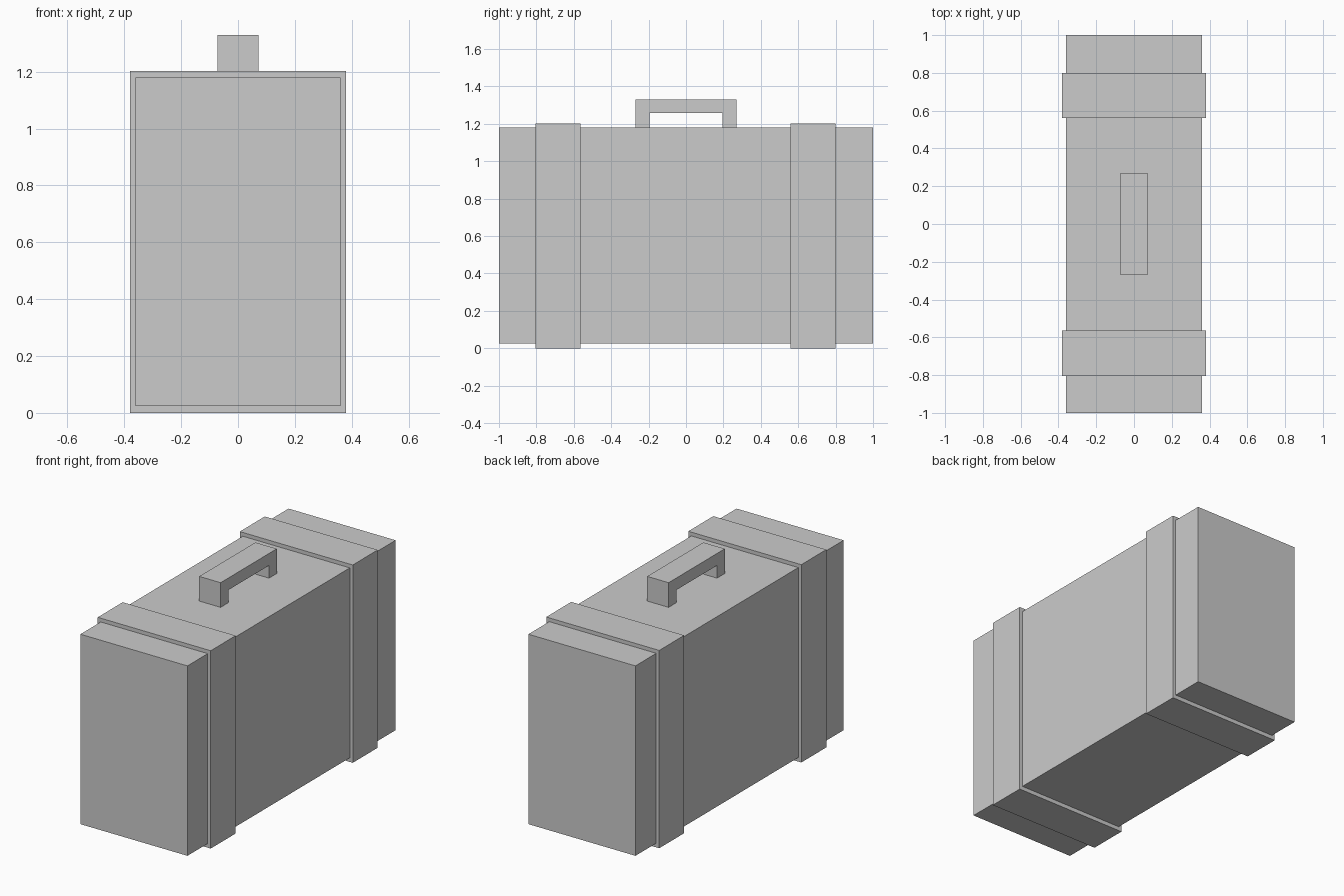
import bpy
import bmesh

# Remove the default cube
cube = bpy.data.objects.get("Cube")
if cube:
    bpy.data.objects.remove(cube, do_unlink=True)

# Single grey material
grey = bpy.data.materials.new("plain_grey")
grey.use_nodes = True
colour = (0.6, 0.6, 0.6, 1)
grey.diffuse_color = colour
grey.node_tree.nodes["Principled BSDF"].inputs["Base Color"].default_value = colour


def prism(name, profile, half_width):
    """Extrude a (y, z) outline symmetrically across x."""
    bm = bmesh.new()
    face = bm.faces.new([bm.verts.new((-half_width, y, z)) for y, z in profile])
    side = bmesh.ops.extrude_face_region(bm, geom=[face])
    moved = [v for v in side["geom"] if isinstance(v, bmesh.types.BMVert)]
    bmesh.ops.translate(bm, verts=moved, vec=(2 * half_width, 0, 0))
    bmesh.ops.recalc_face_normals(bm, faces=bm.faces)
    mesh = bpy.data.meshes.new(name)
    bm.to_mesh(mesh)
    bm.free()
    mesh.materials.append(grey)
    obj = bpy.data.objects.new(name, mesh)
    bpy.context.collection.objects.link(obj)
    return obj


def rectangle(y0, y1, z0, z1):
    return [(y0, z0), (y1, z0), (y1, z1), (y0, z1)]


# Case body
prism("case_body", rectangle(-1, 1, 0.025, 1.18), 0.36)

# Raised bands wrapped around the body
prism("front_band", rectangle(-0.805, -0.565, 0, 1.203), 0.38)
prism("back_band", rectangle(0.56, 0.8, 0, 1.203), 0.38)

# Carrying handle, a squared arch
outer, inner, base, under, top = 0.27, 0.195, 1.18, 1.257, 1.33
arch = [(-outer, base), (-outer, top), (outer, top), (outer, base),
        (inner, base), (inner, under), (-inner, under), (-inner, base)]
prism("carrying_handle", arch, 0.072)
